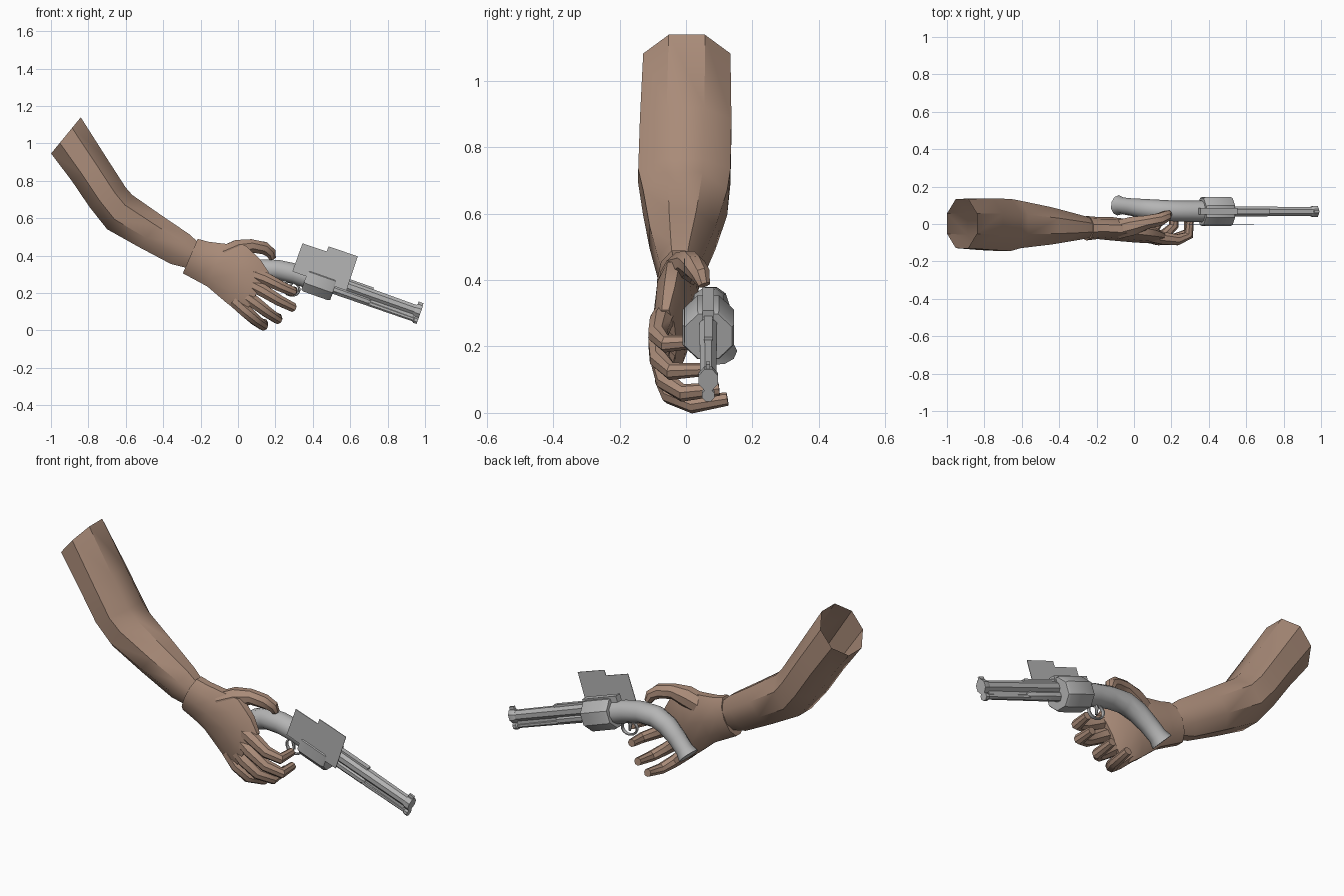
import bpy, bmesh, math
from mathutils import Vector

if "Cube" in bpy.data.objects:
    bpy.data.objects.remove(bpy.data.objects["Cube"])


def material(name, rgb):
    m = bpy.data.materials.new(name)
    m.diffuse_color = (*rgb, 1)
    m.use_nodes = True
    m.node_tree.nodes["Principled BSDF"].inputs["Base Color"].default_value = m.diffuse_color
    return m


SKIN = material("skin", (0.40, 0.26, 0.19))
METAL = material("grey metal", (0.46, 0.46, 0.46))


def finish(name, bm, mat, angle=40):
    bmesh.ops.recalc_face_normals(bm, faces=bm.faces)
    me = bpy.data.meshes.new(name)
    bm.to_mesh(me)
    bm.free()
    me.materials.append(mat)
    ob = bpy.data.objects.new(name, me)
    bpy.context.collection.objects.link(ob)
    bpy.ops.object.select_all(action='DESELECT')
    bpy.context.view_layer.objects.active = ob
    ob.select_set(True)
    bpy.ops.object.shade_smooth_by_angle(angle=math.radians(angle))
    return ob


def loft(name, rings, mat, n=8, caps=(True, True), angle=40):
    """Skin a surface over rings given as (centre, half axis a, half axis b)."""
    bm = bmesh.new()
    rows = []
    k = 1 / math.cos(math.pi / n) ** 0.9
    for c, a, b in rings:
        row = []
        for i in range(n):
            t = 2 * math.pi * (i + 0.5) / n
            row.append(bm.verts.new(c + k * (a * math.cos(t) + b * math.sin(t))))
        rows.append(row)
    for r0, r1 in zip(rows, rows[1:]):
        for i in range(n):
            j = (i + 1) % n
            bm.faces.new((r0[i], r0[j], r1[j], r1[i]))
    for on, row in zip(caps, (rows[0], rows[-1])):
        if on:
            bm.faces.new(row)
    return finish(name, bm, mat, angle)


def section(top, bottom, y0, y1):
    """Ring from upper and lower outline points (x, z) and its y range."""
    t, b = Vector((top[0], 0, top[1])), Vector((bottom[0], 0, bottom[1]))
    c = (t + b) / 2
    c.y = (y0 + y1) / 2
    return c, (t - b) / 2, Vector((0, (y1 - y0) / 2, 0))


def tube(name, path, radii, mat, n=8, side=(0, 1, 0), angle=40):
    """Round tube along a path of points."""
    pts = [Vector(p) for p in path]
    rings = []
    for i, p in enumerate(pts):
        d = (pts[min(i + 1, len(pts) - 1)] - pts[max(i - 1, 0)]).normalized()
        a = d.cross(Vector(side)).normalized()
        b = d.cross(a)
        rings.append((p, a * radii[i], b * radii[i]))
    return loft(name, rings, mat, n, angle=angle)


# Arm, open at the shoulder
loft("arm", [
    section((-0.84, 1.14), (-1.0, 0.945), -0.13, 0.135),
    section((-0.70, 0.92), (-0.89, 0.80), -0.14, 0.138),
    section((-0.60, 0.765), (-0.795, 0.66), -0.145, 0.135),
    section((-0.565, 0.725), (-0.70, 0.54), -0.13, 0.125),
    section((-0.40, 0.61), (-0.53, 0.445), -0.11, 0.09),
    section((-0.26, 0.515), (-0.36, 0.355), -0.085, 0.05),
    section((-0.20, 0.46), (-0.26, 0.33), -0.07, 0.03),
], SKIN, 8, (False, True))

# Palm, slightly overlapping the wrist
loft("palm", [
    section((-0.215, 0.49), (-0.295, 0.305), -0.085, 0.04),
    section((-0.16, 0.475), (-0.23, 0.27), -0.078, 0.035),
    section((-0.08, 0.465), (-0.165, 0.235), -0.085, 0.035),
    section((0.04, 0.455), (-0.06, 0.145), -0.095, 0.02),
    section((0.12, 0.38), (0.0, 0.10), -0.10, 0.0),
    section((0.165, 0.31), (0.04, 0.095), -0.095, -0.03),
], SKIN, 10)

# Fingers and thumb
FINGERS = {
    "index_finger": [(0.08, -0.06, 0.30), (0.15, -0.075, 0.275), (0.23, -0.085, 0.235),
                     (0.292, -0.06, 0.208), (0.30, 0.025, 0.215)],
    "middle_finger": [(0.06, -0.06, 0.25), (0.13, -0.08, 0.215), (0.22, -0.08, 0.16),
                      (0.29, -0.045, 0.125), (0.29, 0.045, 0.13)],
    "ring_finger": [(0.02, -0.055, 0.20), (0.09, -0.07, 0.15), (0.16, -0.06, 0.095),
                    (0.212, -0.01, 0.06), (0.215, 0.10, 0.072)],
    "little_finger": [(-0.02, -0.05, 0.16), (0.04, -0.06, 0.105), (0.095, -0.045, 0.055),
                      (0.135, 0.02, 0.025), (0.14, 0.125, 0.042)],
}
for name, path in FINGERS.items():
    tube(name, path, [0.034, 0.034, 0.029, 0.025, 0.019], SKIN, 8, (0.4, 0, 1))
tube("thumb", [(-0.08, -0.03, 0.40), (0.0, -0.01, 0.435), (0.07, 0.01, 0.452),
               (0.14, 0.025, 0.44), (0.175, 0.045, 0.415), (0.185, 0.055, 0.385)],
     [0.05, 0.05, 0.036, 0.034, 0.028, 0.018], SKIN)

# Gun frame: u runs along the barrel, v runs up from the drum axis
ANG = math.radians(-19.5)
U = Vector((math.cos(ANG), 0, math.sin(ANG)))
V = Vector((-math.sin(ANG), 0, math.cos(ANG)))
Y = Vector((0, 1, 0))
GUN_Y = 0.067


def gun(u, v, y=GUN_Y):
    return Vector((0.44, y, 0.258)) + U * u + V * v


def rod(name, stations, v, n=8, squash=1.0):
    """Straight turned part along the barrel from (u, radius) stations."""
    return loft(name, [(gun(u, v), V * r, Y * r * squash) for u, r in stations],
                METAL, n, angle=30)


def block(name, u0, u1, v0, v1, w):
    bm = bmesh.new()
    bmesh.ops.create_cube(bm, size=1)
    for p in bm.verts:
        p.co = gun((u0 + u1) / 2 + p.co.x * (u1 - u0),
                   (v0 + v1) / 2 + p.co.z * (v1 - v0), GUN_Y + p.co.y * w)
    return finish(name, bm, METAL)


# Drum, barrel, muzzle collar, under-barrel rod and ribs
rod("drum", [(-0.082, 0.072), (-0.07, 0.078), (0.07, 0.078), (0.082, 0.072)], 0)
rod("barrel", [(0.06, 0.030), (0.53, 0.027)], 0.030, 8, 0.9)
rod("muzzle_collar", [(0.525, 0.028), (0.535, 0.034), (0.56, 0.034)], 0.030, 8, 0.85)
rod("under_rod", [(0.06, 0.017), (0.535, 0.013), (0.54, 0.019), (0.56, 0.019)], -0.020)
rod("rod_sleeve", [(0.06, 0.022), (0.27, 0.022), (0.29, 0.014)], -0.012)
block("barrel_web", 0.06, 0.53, -0.02, 0.02, 0.022)
block("top_rib", 0.04, 0.28, 0.05, 0.068, 0.025)
block("front_sight", 0.53, 0.558, 0.055, 0.078, 0.012)
block("top_strap", -0.12, 0.09, 0.045, 0.085, 0.035)

# Curved grip running back from the drum into the palm
tube("grip", [(0.39, 0.067, 0.275), (0.30, 0.068, 0.305), (0.21, 0.07, 0.325),
              (0.12, 0.075, 0.327), (0.05, 0.082, 0.30), (-0.01, 0.09, 0.255),
              (-0.06, 0.097, 0.208), (-0.085, 0.10, 0.183)],
     [0.056, 0.054, 0.053, 0.053, 0.050, 0.045, 0.043, 0.052], METAL, 10)

# Trigger guard loop and trigger
bm = bmesh.new()
N, M = 14, 6
grid = []
for i in range(N):
    t = 2 * math.pi * i / N
    out = U * math.cos(t) + V * math.sin(t)
    c = gun(-0.135, -0.085) + U * 0.045 * math.cos(t) + V * 0.036 * math.sin(t)
    grid.append([bm.verts.new(c + out * 0.006 * math.cos(2 * math.pi * j / M)
                              + Y * 0.010 * math.sin(2 * math.pi * j / M)) for j in range(M)])
for i in range(N):
    for j in range(M):
        a, b = grid[i], grid[(i + 1) % N]
        bm.faces.new((a[j], a[(j + 1) % M], b[(j + 1) % M], b[j]))
finish("trigger_guard", bm, METAL)
tube("trigger", [gun(-0.14, -0.04), gun(-0.145, -0.07), gun(-0.13, -0.10)],
     [0.010, 0.008, 0.005], METAL, 6)

# Flat stepped side plate
bm = bmesh.new()
outline = [(-0.16, 0.004), (0.147, 0.004), (0.143, 0.197), (-0.022, 0.195),
           (-0.023, 0.166), (-0.159, 0.164)]
face = bm.faces.new([bm.verts.new(gun(u, v, -0.006)) for u, v in outline])
ext = bmesh.ops.extrude_face_region(bm, geom=[face])
for p in ext["geom"]:
    if isinstance(p, bmesh.types.BMVert):
        p.co.y += 0.003
finish("side_plate", bm, METAL)
